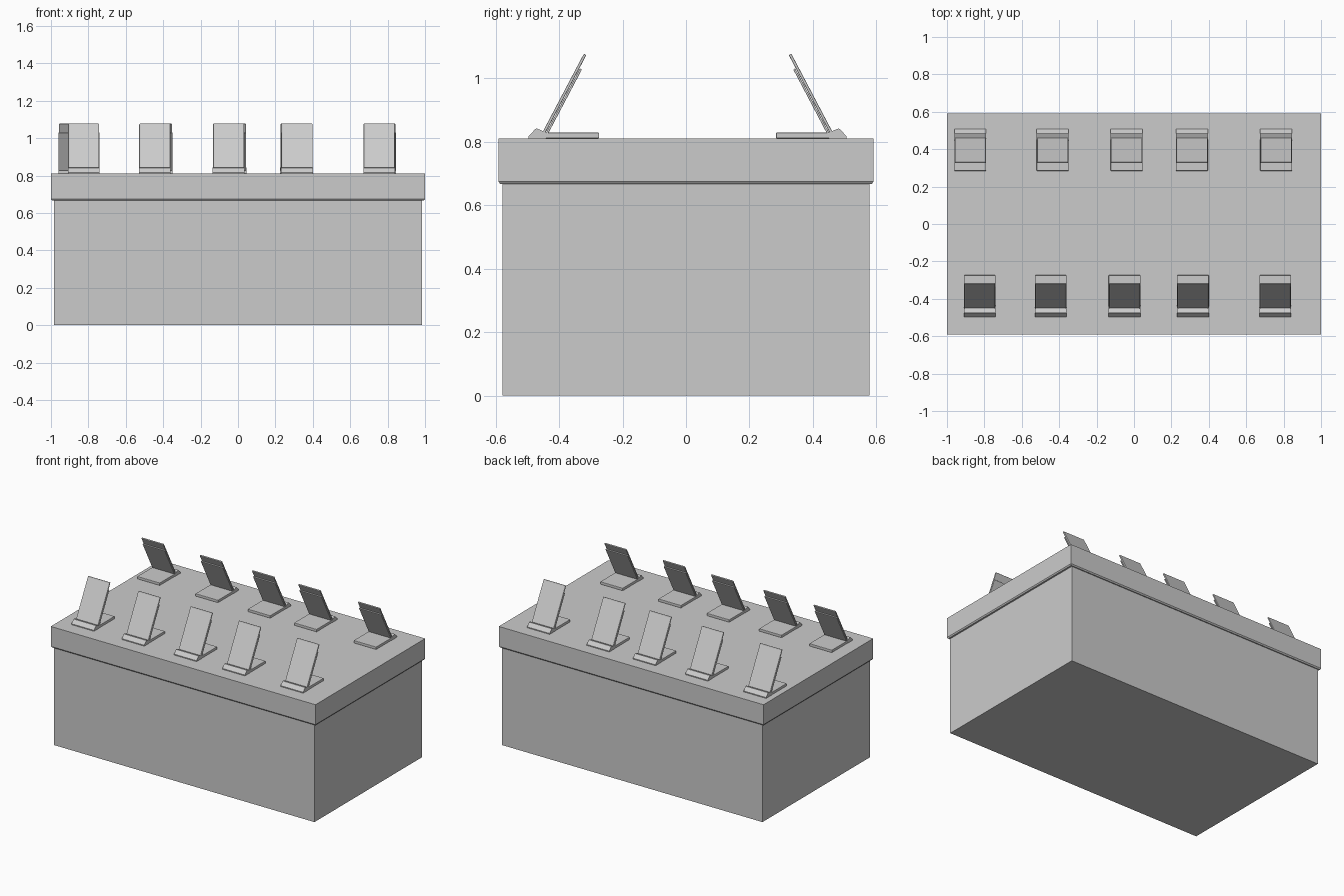
import bpy, bmesh
from mathutils import Vector

if "Cube" in bpy.data.objects:
    bpy.data.objects.remove(bpy.data.objects["Cube"])

TOP = 0.811      # table top height


def finish(bm, name, mirror=False):
    bmesh.ops.recalc_face_normals(bm, faces=bm.faces)
    me = bpy.data.meshes.new(name)
    bm.to_mesh(me)
    bm.free()
    ob = bpy.data.objects.new(name, me)
    bpy.context.collection.objects.link(ob)
    return ob


def extrude_profile(name, pts, width, bevel=0.0, panel=None):
    """Extrude a (y, z) profile along x, centred; optionally bevel and inset a panel face."""
    bm = bmesh.new()
    f = bm.faces.new([bm.verts.new((-width / 2, y, z)) for y, z in pts])
    r = bmesh.ops.extrude_face_region(bm, geom=[f])
    bmesh.ops.translate(bm, vec=(width, 0, 0),
                        verts=[v for v in r["geom"] if isinstance(v, bmesh.types.BMVert)])
    bmesh.ops.recalc_face_normals(bm, faces=bm.faces)
    if bevel:
        bmesh.ops.bevel(bm, geom=bm.edges[:], offset=bevel, segments=2,
                        profile=0.5, affect='EDGES', clamp_overlap=True)
    if panel:
        bm.normal_update()
        face = max(bm.faces, key=lambda q: q.calc_area() * (q.normal.y < -0.5))
        bmesh.ops.inset_region(bm, faces=[face], thickness=panel, depth=-0.001)
    return finish(bm, name)


def leaning(base, length, thick):
    """Profile of a plate that leans back from its lower front corner."""
    d = Vector((0.466, 0.885))
    n = Vector((0.885, -0.466))
    p = Vector(base)
    return [tuple(q) for q in (p, p + n * thick, p + n * thick + d * length, p + d * length)]


# Table body and overhanging lid with chamfered lower edge
bpy.ops.mesh.primitive_cube_add(size=1, location=(0, 0, 0.336))
body = bpy.context.object
body.name = "table_body"
body.scale = (1.966, 1.158, 0.672)

bm = bmesh.new()
rings = []
for x, y, z in ((0.994, 0.586, 0.667), (1.0, 0.592, 0.675), (1.0, 0.592, TOP)):
    rings.append([bm.verts.new((sx * x, sy * y, z))
                  for sx, sy in ((-1, -1), (1, -1), (1, 1), (-1, 1))])
for a, b in zip(rings, rings[1:]):
    for i in range(4):
        j = (i + 1) % 4
        bm.faces.new((a[i], a[j], b[j], b[i]))
bm.faces.new(rings[0][::-1])
bm.faces.new(rings[-1])
finish(bm, "table_lid")

# One display stand, local y = 0 at its outer front edge
parts = [
    extrude_profile("stand_base", [(0, TOP), (0.223, TOP), (0.223, 0.829), (0.04, 0.829), (0, 0.816)],
                    0.17, 0.003),
    extrude_profile("stand_lip", [(0, TOP), (0.056, TOP), (0.056, 0.830), (0.027, 0.842), (0.022, 0.841),
                                  (0, 0.817)], 0.17),
    extrude_profile("device", leaning((0.042, 0.826), 0.285, 0.009), 0.166, 0.003, 0.008),
    extrude_profile("stand_back", leaning((0.052, 0.822), 0.237, 0.007), 0.168, 0.002),
]

# Copy the stand into a front row and a turned back row
rows = (
    (-0.497, 0, (-0.825, -0.445, -0.05, 0.315, 0.755)),
    (0.507, 3.14159265, (-0.875, -0.435, -0.04, 0.31, 0.76)),
)
for part in parts:
    for y, turn, xs in rows:
        for x in xs:
            ob = part.copy()
            ob.location = (x, y, 0)
            ob.rotation_euler = (0, 0, turn)
            bpy.context.collection.objects.link(ob)
    bpy.data.objects.remove(part)
